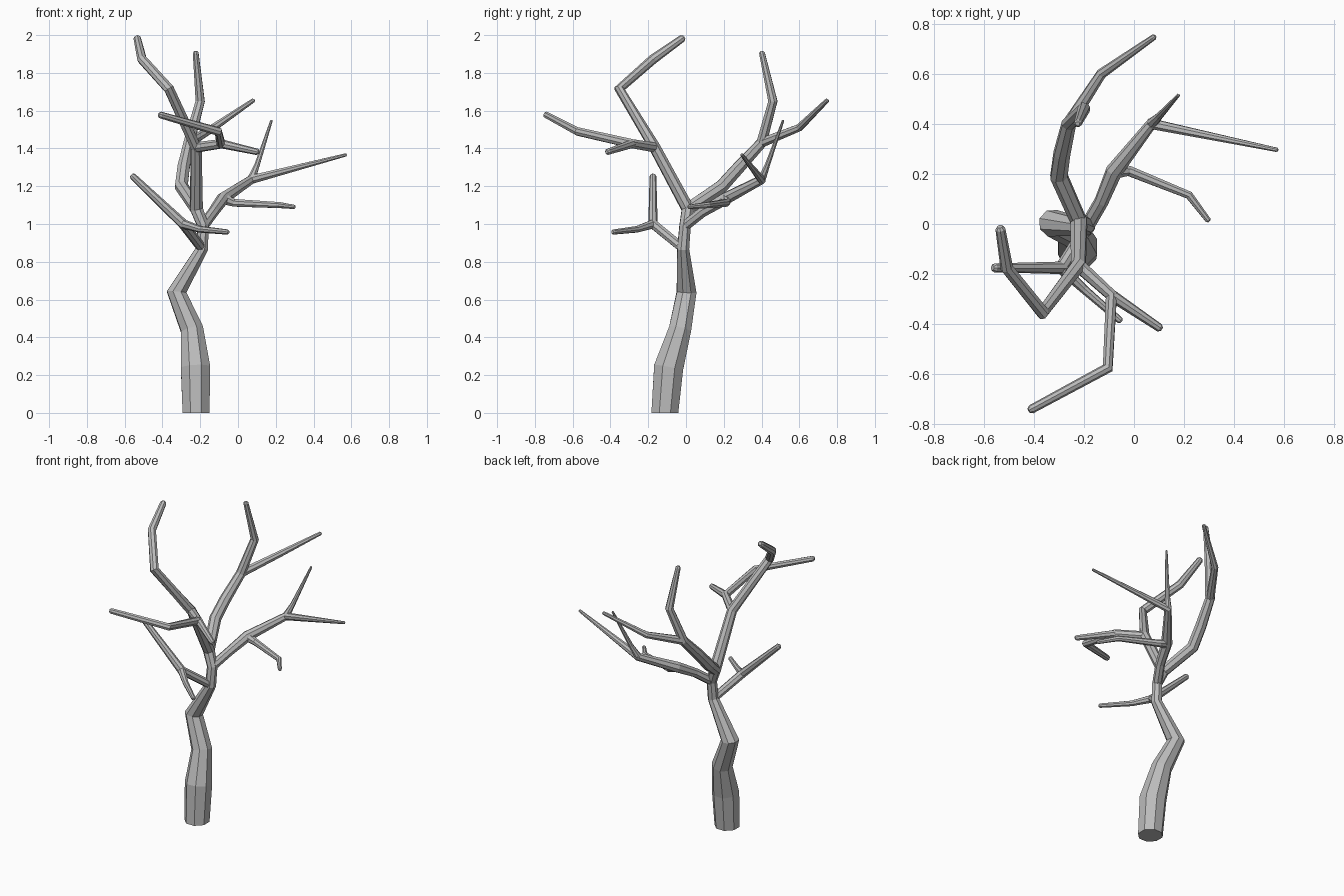
import bpy
import bmesh
import math
from mathutils import Vector

SIDES = 8

# Remove the default object
default_cube = bpy.data.objects.get("Cube")
if default_cube:
    bpy.data.objects.remove(default_cube, do_unlink=True)

# Single bark colour
bark = bpy.data.materials.new("grey_bark")
bark.use_nodes = True
bark_colour = (0.5, 0.5, 0.5, 1)
bark.diffuse_color = bark_colour
bark.node_tree.nodes["Principled BSDF"].inputs["Base Color"].default_value = bark_colour


def add_ring(bm, centre, tangent, side, radius):
    """Add one octagonal cross-section perpendicular to the tangent."""
    other = tangent.cross(side)
    ring = []
    for i in range(SIDES):
        angle = math.tau * (i + 0.5) / SIDES
        offset = side * math.cos(angle) + other * math.sin(angle)
        ring.append(bm.verts.new(centre + offset * radius))
    return ring


def limb(name, *stations, upright_base=False):
    """Build a tapering faceted limb through (x, y, z, radius) stations."""
    points = [Vector(s[:3]) for s in stations]
    radii = [s[3] for s in stations]
    steps = [(b - a).normalized() for a, b in zip(points, points[1:])]

    # Tangents halve the angle at each bend
    tangents = [steps[0]]
    tangents += [(a + b).normalized() for a, b in zip(steps, steps[1:])]
    tangents.append(steps[-1])
    if upright_base:
        tangents[0] = Vector((0, 0, 1))

    # Extra small ring makes the blunt chamfered tip
    tip_radius = radii[-1]
    tip = points[-1].copy()
    points[-1] = tip - steps[-1] * tip_radius * 0.6
    points.append(tip)
    radii.append(tip_radius * 0.55)
    tangents.append(steps[-1])

    bm = bmesh.new()
    side = Vector((1, 0, 0))
    if abs(tangents[0].x) > 0.9:
        side = Vector((0, 1, 0))
    rings = []
    for point, tangent, radius in zip(points, tangents, radii):
        side = (side - tangent * side.dot(tangent)).normalized()
        rings.append(add_ring(bm, point, tangent, side, radius))

    for lower, upper in zip(rings, rings[1:]):
        for i in range(SIDES):
            j = (i + 1) % SIDES
            bm.faces.new((lower[i], lower[j], upper[j], upper[i]))
    bm.faces.new(list(reversed(rings[0])))
    bm.faces.new(rings[-1])
    bmesh.ops.recalc_face_normals(bm, faces=bm.faces)

    mesh = bpy.data.meshes.new(name)
    bm.to_mesh(mesh)
    bm.free()
    mesh.materials.append(bark)
    tree_part = bpy.data.objects.new(name, mesh)
    bpy.context.collection.objects.link(tree_part)


# Shared fork points
low_fork = (-.19, -.015, .87)
mid_fork = (-.185, -.005, .99)
crown_fork = (-.22, .01, 1.08)
low_split = (-.29, -.175, 1.0)
side_split = (-.08, .21, 1.135)
side_end = (.07, .4, 1.235)
back_split = (-.26, .4, 1.43)
front_split = (-.222, -.165, 1.405)
front_twig_split = (-.09, -.285, 1.425)

# Trunk with the tall front leader
limb("trunk_and_leader",
     (-.222, -.112, 0, .077),
     (-.225, -.092, .24, .084),
     (-.243, -.032, .44, .064),
     (-.325, .003, .64, .056),
     (*low_fork, .034),
     (*mid_fork, .032),
     (*crown_fork, .036),
     (*front_split, .031),
     (-.365, -.353, 1.715, .028),
     (-.508, -.175, 1.872, .026),
     (-.535, -.01, 1.99, .02),
     upright_base=True)

# Lowest limb and its forward twig
limb("low_limb",
     (*low_fork, .026),
     (*low_split, .027),
     (-.565, -.175, 1.26, .018))
limb("low_twig",
     (*low_split, .025),
     (-.2, -.26, .972, .018),
     (-.05, -.39, .957, .014))

# Left limb with three twigs
limb("left_limb",
     (*mid_fork, .029),
     (-.13, .09, 1.065, .029),
     (*side_split, .034),
     (*side_end, .025),
     (.575, .295, 1.367, .009))
limb("left_upper_twig",
     (*side_end, .023),
     (.1, .43, 1.31, .015),
     (.178, .515, 1.55, .007))
limb("left_drooping_twig",
     (*side_split, .032),
     (-.02, .212, 1.112, .022),
     (.22, .115, 1.1, .017),
     (.3, .01, 1.09, .012))

# Back limb splitting into an upright and an outward branch
limb("back_limb",
     (*crown_fork, .034),
     (-.3, .19, 1.2, .037),
     (-.288, .28, 1.3, .035),
     (*back_split, .03),
     (-.2, .46, 1.65, .026),
     (-.225, .4, 1.915, .016))
limb("back_outward_branch",
     (*back_split, .027),
     (-.13, .6, 1.51, .021),
     (.085, .75, 1.657, .012))

# Front branch and its short twig
limb("front_branch",
     (*front_split, .028),
     (*front_twig_split, .026),
     (-.105, -.575, 1.49, .023),
     (-.42, -.745, 1.58, .018))
limb("front_short_twig",
     (*front_twig_split, .024),
     (.11, -.42, 1.38, .017))
